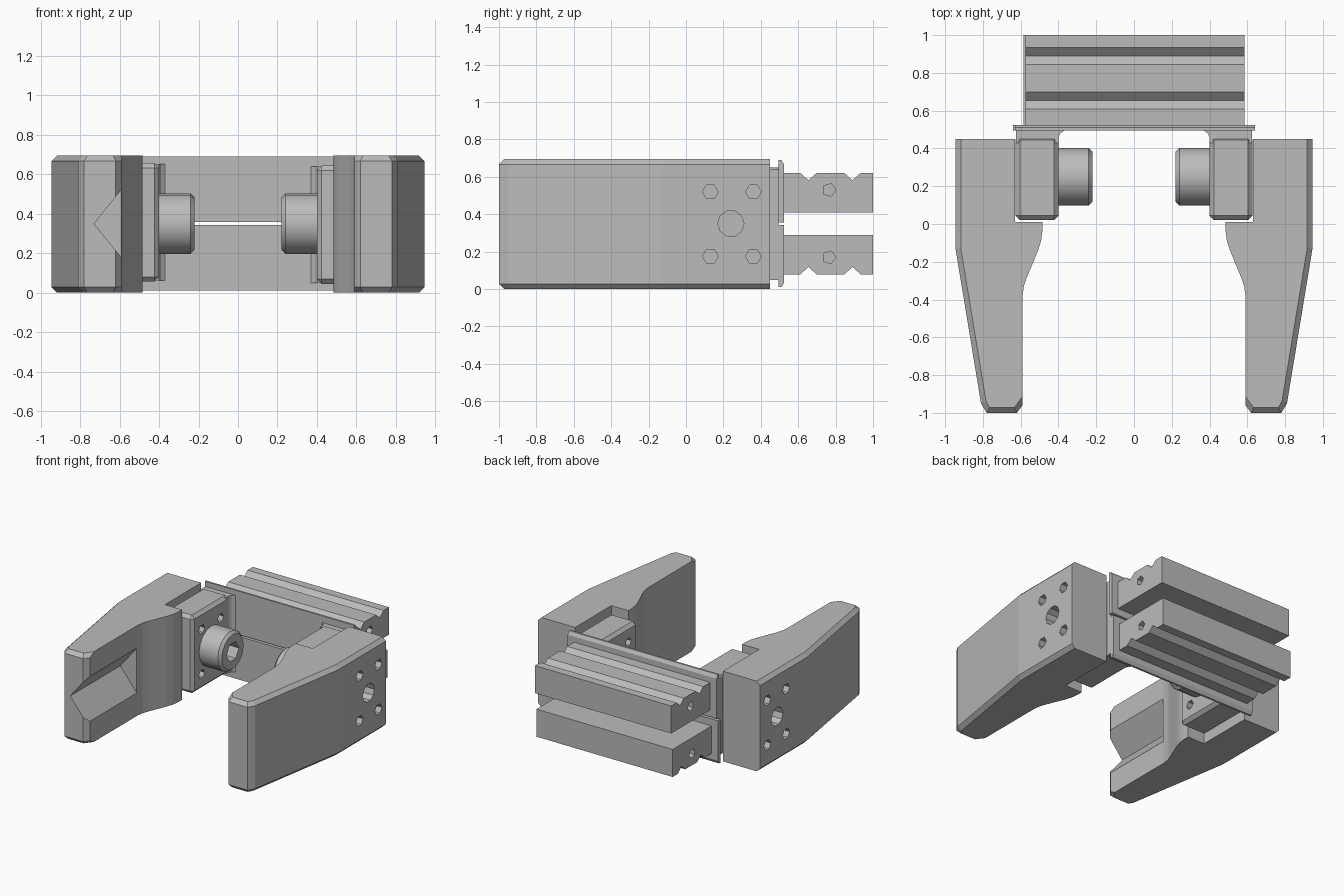
import bpy
import bmesh
import math
from mathutils import Matrix

cube = bpy.data.objects.get("Cube")
if cube:
    bpy.data.objects.remove(cube, do_unlink=True)

steel = bpy.data.materials.new("plain_grey")
steel.use_nodes = True
GREY = (0.5, 0.5, 0.5, 1)
steel.diffuse_color = GREY
steel.node_tree.nodes["Principled BSDF"].inputs["Base Color"].default_value = GREY


def finish(bm, name):
    bmesh.ops.recalc_face_normals(bm, faces=bm.faces)
    mesh = bpy.data.meshes.new(name)
    bm.to_mesh(mesh)
    bm.free()
    mesh.materials.append(steel)
    obj = bpy.data.objects.new(name, mesh)
    bpy.context.collection.objects.link(obj)
    return obj


def prism(profile, lo, hi, axis="z"):
    """Extrude a closed profile: (x, y) along z, or (y, z) along x."""
    bm = bmesh.new()
    place = (lambda a, b: (a, b, lo)) if axis == "z" else (lambda a, b: (lo, a, b))
    face = bm.faces.new([bm.verts.new(place(*p)) for p in profile])
    new = bmesh.ops.extrude_face_region(bm, geom=[face])["geom"]
    step = (0, 0, hi - lo) if axis == "z" else (hi - lo, 0, 0)
    bmesh.ops.translate(bm, vec=step, verts=[v for v in new if isinstance(v, bmesh.types.BMVert)])
    bmesh.ops.recalc_face_normals(bm, faces=bm.faces)
    return bm


def box(x0, x1, y0, y1, z0, z1, bevel=0):
    bm = prism([(x0, y0), (x1, y0), (x1, y1), (x0, y1)], z0, z1)
    if bevel:
        bmesh.ops.bevel(bm, geom=bm.edges[:], offset=bevel, segments=1, affect="EDGES")
    return bm


def rod(x0, x1, y, z, radius, sides):
    """Cylinder lying along x."""
    bm = bmesh.new()
    spot = Matrix.Translation(((x0 + x1) / 2, y, z)) @ Matrix.Rotation(math.pi / 2, 4, "Y")
    bmesh.ops.create_cone(bm, cap_ends=True, segments=sides, radius1=radius,
                          radius2=radius, depth=abs(x1 - x0), matrix=spot)
    return bm


def cut(obj, cutters):
    """Subtract temporary solids from a part."""
    for bm in cutters:
        tool = finish(bm, "cutter")
        tool.hide_render = True
        mod = obj.modifiers.new("cut", "BOOLEAN")
        mod.operation, mod.solver, mod.object = "DIFFERENCE", "EXACT", tool
        bpy.context.view_layer.update()
        graph = bpy.context.evaluated_depsgraph_get()
        mesh = bpy.data.meshes.new_from_object(obj.evaluated_get(graph))
        obj.modifiers.clear()
        obj.data = mesh
        bpy.data.objects.remove(tool, do_unlink=True)


def flip(bm, side):
    bmesh.ops.scale(bm, vec=(side, 1, 1), verts=bm.verts)
    return bm


HEIGHT = 0.695
MID = 0.35
BOLTS = [(y, z) for y in (0.13, 0.36) for z in (0.175, 0.52)]

# Finger outline: outer edge, tip, curved inner flare, seat for the carriage
OUTER = [(0.945, 0.45), (0.945, -0.13), (0.81, -0.95), (0.78, -1), (0.62, -1), (0.59, -0.96)]
INNER = [(0.59, -0.38), (0.583, -0.33), (0.568, -0.285), (0.508, -0.14),
         (0.492, -0.09), (0.485, -0.04), (0.485, 0.01), (0.63, 0.01), (0.63, 0.45)]

for side, label in ((1, "left"), (-1, "right")):
    # Finger with chamfered outer and tip rims
    bm = prism(OUTER + INNER, 0, HEIGHT)
    rim = [e for e in bm.edges
           if abs(e.verts[0].co.z - e.verts[1].co.z) < 0.001
           and all(any(math.dist(v.co[:2], p) < 0.001 for p in OUTER) for v in e.verts)]
    bmesh.ops.bevel(bm, geom=rim, offset=0.028, segments=1, affect="EDGES")
    finger = finish(flip(bm, side), label + "_finger")
    holes = [rod(0.6, 1, y, z, 0.042, 6) for y, z in BOLTS]
    holes.append(rod(0.6, 1, 0.24, MID, 0.07, 10))
    cut(finger, [flip(h, side) for h in holes])

    # Grip groove along the inside of one finger
    if side < 0:
        groove = [(0.58, 0.165), (0.73, MID), (0.58, 0.535)]
        bm = prism(groove, -1.1, -0.39)
        for v in bm.verts:
            v.co = (-v.co.x, v.co.z, v.co.y)
        cut(finger, [bm])

    # Carriage block with bolt holes
    shift = -0.006 * side
    block = finish(flip(box(0.40, 0.628, 0.02, 0.47, 0.05 + shift, 0.65 + shift, 0.024), side),
                   label + "_carriage")
    cut(block, [flip(rod(0.35, 0.48, y, z, 0.035, 6), side) for y, z in BOLTS])

    # Flared neck joining the carriage to the slide plates
    neck = [(0.40, 0.43), (0.40, 0.46), (0.39, 0.48), (0.37, 0.495), (0.625, 0.495), (0.625, 0.43)]
    finish(flip(prism(neck, 0.055 + shift, 0.645 + shift), side), label + "_neck")

    # Clamp screw with chamfered rim and hex socket
    bm = rod(0.22, 0.42, 0.25, MID, 0.153, 16)
    rim = [e for e in bm.edges if all(v.co.x < 0.25 for v in e.verts)]
    bmesh.ops.bevel(bm, geom=rim, offset=0.02, segments=1, affect="EDGES")
    screw = finish(flip(bm, side), label + "_clamp_screw")
    cut(screw, [flip(rod(0.15, 0.32, 0.25, MID, 0.075, 6), side)])
    bpy.ops.object.select_all(action="DESELECT")
    screw.select_set(True)
    bpy.context.view_layer.objects.active = screw
    bpy.ops.object.shade_smooth_by_angle(angle=math.radians(30))

# Slide plates and grooved rails, upper and lower mirrored about the middle
RAIL = [(0.5, 0.06), (1, 0.06), (1, 0.272), (0.935, 0.272), (0.89, 0.232), (0.845, 0.272),
        (0.70, 0.272), (0.655, 0.232), (0.61, 0.272), (0.5, 0.272)]
PLATE = [(0.495, 0.007), (0.525, 0.007), (0.525, 0.315), (0.51, 0.34), (0.495, 0.34)]
for up, label in ((1, "upper"), (-1, "lower")):
    def level(profile):
        return [(y, MID + up * z) for y, z in profile]
    offset = 0.006 * up
    finish(prism(level(PLATE), -0.635 + offset, 0.635 + offset, "x"), label + "_slide_plate")
    rail = finish(prism(level(RAIL), -0.58 + offset, 0.58 + offset, "x"), label + "_rail")
    cut(rail, [rod(s * 0.50, s * 0.65, 0.765, MID + up * 0.18, 0.036, 5) for s in (1, -1)])
